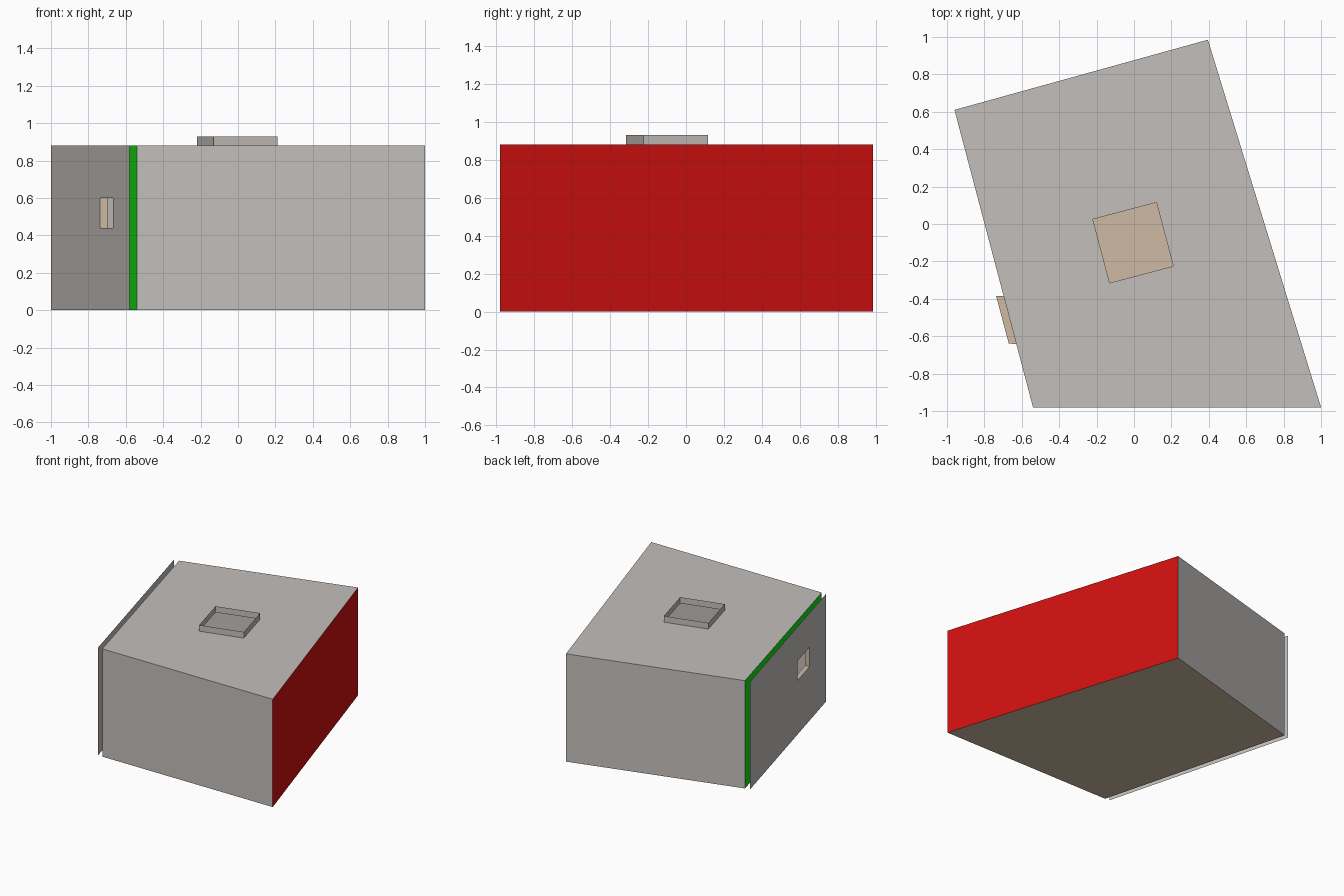
import bpy, bmesh
from mathutils import Vector

if "Cube" in bpy.data.objects:
    bpy.data.objects.remove(bpy.data.objects["Cube"])


def srgb(r, g, b):
    def lin(c):
        c /= 255
        return c / 12.92 if c <= 0.04045 else ((c + 0.055) / 1.055) ** 2.4
    return (lin(r), lin(g), lin(b), 1)


def material(name, rgb):
    m = bpy.data.materials.new(name)
    m.diffuse_color = srgb(*rgb)
    m.use_nodes = True
    m.node_tree.nodes["Principled BSDF"].inputs["Base Color"].default_value = m.diffuse_color
    return m


grey = material("warm grey", (195, 191, 187))
tan = material("tan", (205, 186, 162))
red = material("red", (210, 16, 16))
green = material("green", (22, 218, 22))


def sheet(name, faces, mat):
    """Object made of thin flat faces, each given as a list of points."""
    bm = bmesh.new()
    for pts in faces:
        bm.faces.new([bm.verts.new(p) for p in pts])
    bmesh.ops.remove_doubles(bm, verts=bm.verts, dist=1e-5)
    me = bpy.data.meshes.new(name)
    bm.to_mesh(me)
    bm.free()
    me.materials.append(mat)
    ob = bpy.data.objects.new(name, me)
    bpy.context.collection.objects.link(ob)
    return ob


def band(a, b):
    """Quads joining two matching rings."""
    n = len(a)
    return [[a[i], a[(i + 1) % n], b[(i + 1) % n], b[i]] for i in range(n)]


def upright(p, q, z0, z1):
    """Vertical rectangle from plan point p to q."""
    return [Vector((*p, z0)), Vector((*q, z0)), Vector((*q, z1)), Vector((*p, z1))]


def part_of(p, q, t0, t1, z0, z1):
    """Rectangle covering a stretch of the vertical plane from p to q."""
    p, q = Vector(p), Vector(q)
    return upright(p.lerp(q, t0), p.lerp(q, t1), z0, z1)


def at(ring, z):
    return [Vector((x, y, z)) for x, y in ring]


# Room plan, counter-clockwise from front left
H = 0.88
FL, FR, BR, BL = (-0.54, -0.98), (1.0, -0.98), (0.395, 0.985), (-0.96, 0.61)
plan = [FL, FR, BR, BL]

# Floor and plain walls
sheet("floor", [at(plan[::-1], 0)], tan)
sheet("front_wall", [upright(FL, FR, 0, H)], grey)
sheet("back_wall", [upright(BR, BL, 0, H)], grey)
sheet("right_wall", [upright(FR, BR, 0, H)], red)

# Roof with a square opening and a raised skylight curb
opening = [(-0.13, -0.315), (0.21, -0.225), (0.12, 0.115), (-0.22, 0.025)]
sheet("roof", band(at(plan, H), at(opening, H)), grey)
sheet("skylight_curb", band(at(opening, H), at(opening, 0.93)), grey)

# Left wall and the outer panel beside it, both pierced by the window
span = (0.625, 0.787, 0.44, 0.60)
P0, P1 = (-1.0, 0.60), (-0.58, -0.975)
wall_hole = part_of(BL, FL, *span)
panel_hole = part_of(P0, P1, *span)
sheet("left_wall", band(upright(BL, FL, 0, H), wall_hole), green)
sheet("outer_panel", band(upright(P0, P1, 0, H), panel_hole), grey)
sheet("window_reveal", band(panel_hole, wall_hole), tan)
